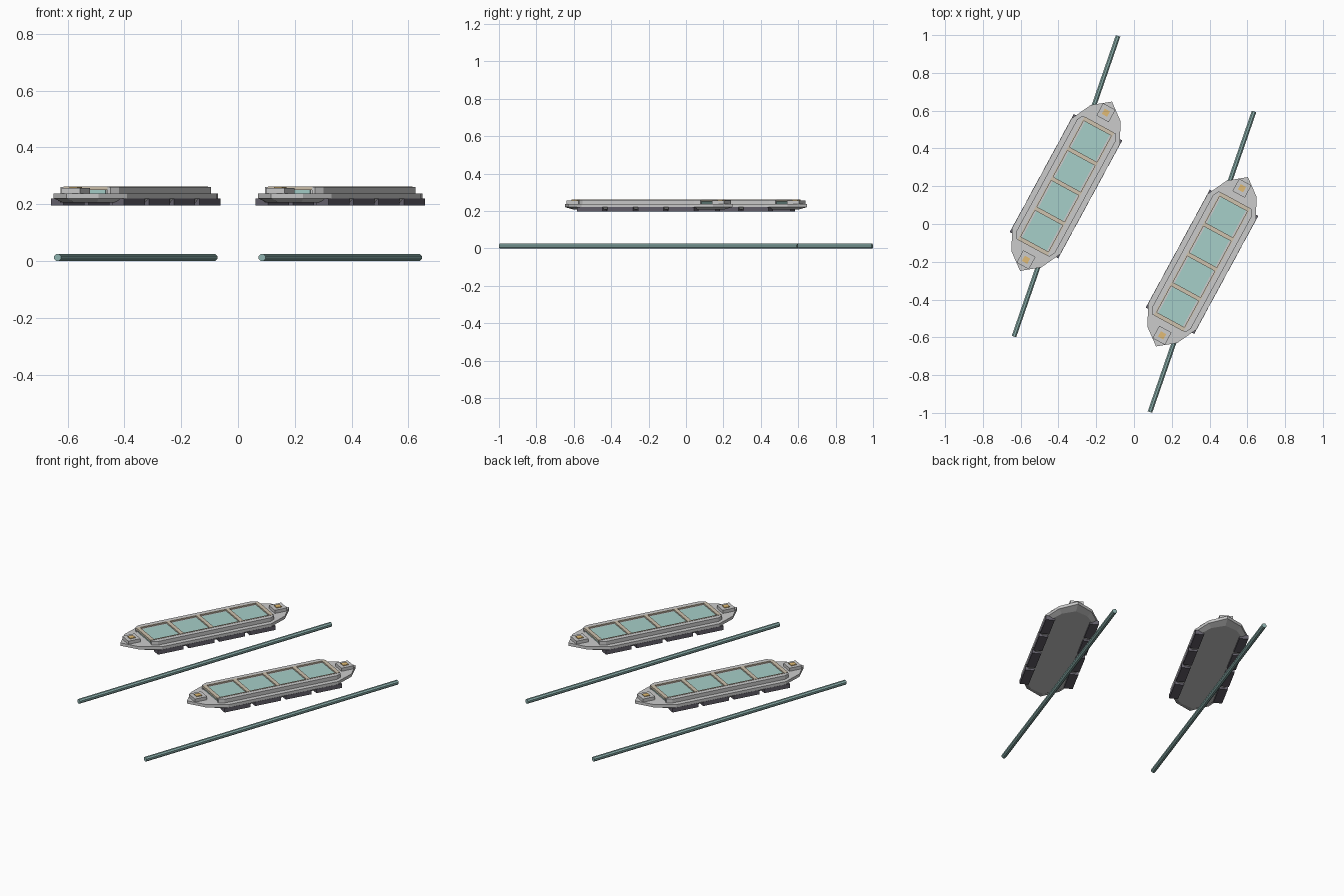
import bpy, bmesh, math
from mathutils import Matrix, Vector

if "Cube" in bpy.data.objects:
    bpy.data.objects.remove(bpy.data.objects["Cube"])


def material(name, rgb):
    m = bpy.data.materials.new(name)
    m.diffuse_color = (*rgb, 1)
    m.use_nodes = True
    m.node_tree.nodes["Principled BSDF"].inputs["Base Color"].default_value = m.diffuse_color
    return m


GREY = material("hull_grey", (0.6, 0.6, 0.59))
TEAL = material("teal_panel", (0.38, 0.62, 0.58))
TAN = material("tan_trim", (0.62, 0.54, 0.42))
DARK = material("dark_pad", (0.13, 0.12, 0.15))
ORANGE = material("orange_lamp", (0.75, 0.5, 0.18))
RAIL = material("rail_teal", (0.27, 0.45, 0.43))


def make(name, bm, mat, frame):
    bmesh.ops.recalc_face_normals(bm, faces=bm.faces)
    me = bpy.data.meshes.new(name)
    bm.to_mesh(me)
    bm.free()
    me.materials.append(mat)
    ob = bpy.data.objects.new(name, me)
    ob.matrix_world = frame
    bpy.context.collection.objects.link(ob)


def add_box(bm, x, y, z):
    """Box spanning the ranges x, y and z."""
    size = [b - a for a, b in (x, y, z)]
    mid = [(a + b) / 2 for a, b in (x, y, z)]
    bmesh.ops.create_cube(bm, size=1, matrix=Matrix.Translation(mid) @ Matrix.Diagonal((*size, 1)))


def add_loft(bm, sections):
    """Closed prism through outlines given as (points, z)."""
    rings = [[bm.verts.new((x, y, z)) for x, y in pts] for pts, z in sections]
    for a, b in zip(rings, rings[1:]):
        for i in range(len(a)):
            j = (i + 1) % len(a)
            bm.faces.new((a[i], a[j], b[j], b[i]))
    bm.faces.new(rings[0])
    bm.faces.new(rings[-1])


def mirrored(quarter):
    """Complete outline from points on the starboard half of the bow."""
    half = quarter + [(x, -y) for x, y in reversed(quarter)]
    return half + [(-x, y) for x, y in reversed(half) if x > 0]


def build_barge(frame):
    # double-ended hull with raked ends
    bm = bmesh.new()
    deck = mirrored([(0, 0.51), (0.09, 0.44), (0.145, 0.33)])
    keel = mirrored([(0, 0.455), (0.07, 0.415), (0.13, 0.32)])
    add_loft(bm, [(keel, 0.207), (deck, 0.221), (deck, 0.238)])
    make("hull", bm, GREY, frame)

    # dark pads under both sides
    bm = bmesh.new()
    for s in (-1, 1):
        for i in range(4):
            c = (i - 1.5) * 0.185
            add_box(bm, sorted((s * 0.097, s * 0.146)), (c - 0.0775, c + 0.0775), (0.196, 0.221))
    make("side_pads", bm, DARK, frame)

    # long side walls, chamfered at the ends, with tan caps inside
    bm = bmesh.new()
    trim = bmesh.new()
    for s in (-1, 1):
        pts = [(0.087, -0.37), (0.1, -0.37), (0.117, -0.34),
               (0.117, 0.34), (0.1, 0.37), (0.087, 0.37)]
        add_loft(bm, [([(s * x, y) for x, y in pts], z) for z in (0.236, 0.26)])
        add_box(trim, sorted((s * 0.083, s * 0.09)), (-0.368, 0.368), (0.25, 0.262))
    make("side_walls", bm, GREY, frame)

    # tan cross bars between the bays
    for i in range(5):
        c = (i - 2) * 0.18
        add_box(trim, (-0.088, 0.088), (c - 0.011, c + 0.011), (0.25, 0.262))
    make("tan_trim", trim, TAN, frame)

    # grey strips and teal panels
    bm = bmesh.new()
    for s in (-1, 1):
        add_box(bm, sorted((s * 0.074, s * 0.087)), (-0.36, 0.36), (0.236, 0.254))
    make("panel_ledges", bm, GREY, frame)
    bm = bmesh.new()
    add_box(bm, (-0.077, 0.077), (-0.365, 0.365), (0.236, 0.254))
    make("teal_panels", bm, TEAL, frame)

    # end cabins with an orange lamp on top
    cabins, lamps = bmesh.new(), bmesh.new()
    for s in (-1, 1):
        c = s * 0.443
        add_box(cabins, (-0.037, 0.037), (c - 0.037, c + 0.037), (0.236, 0.257))
        add_box(lamps, (-0.016, 0.016), (c - 0.016, c + 0.016), (0.256, 0.261))
    make("end_cabins", cabins, GREY, frame)
    make("cabin_lamps", lamps, ORANGE, frame)


def build_rail(frame):
    # eight-sided rail lying on the ground
    bm = bmesh.new()
    r = 0.0125
    ring = Matrix.Translation((0, 0, r)) @ Matrix.Rotation(math.pi / 2, 4, 'X') @ Matrix.Rotation(math.pi / 8, 4, 'Z')
    bmesh.ops.create_cone(bm, cap_ends=True, segments=8, radius1=r / math.cos(math.pi / 8),
                          radius2=r / math.cos(math.pi / 8), depth=1.684, matrix=ring)
    make("ground_rail", bm, RAIL, frame)


# two identical barge and rail sets
for s in (-1, 1):
    place = Matrix.Translation(Vector((s * 0.36, -s * 0.2, 0)))
    build_barge(place @ Matrix.Rotation(math.radians(-28.5), 4, 'Z'))
    build_rail(place @ Matrix.Rotation(math.radians(-19.1), 4, 'Z'))
